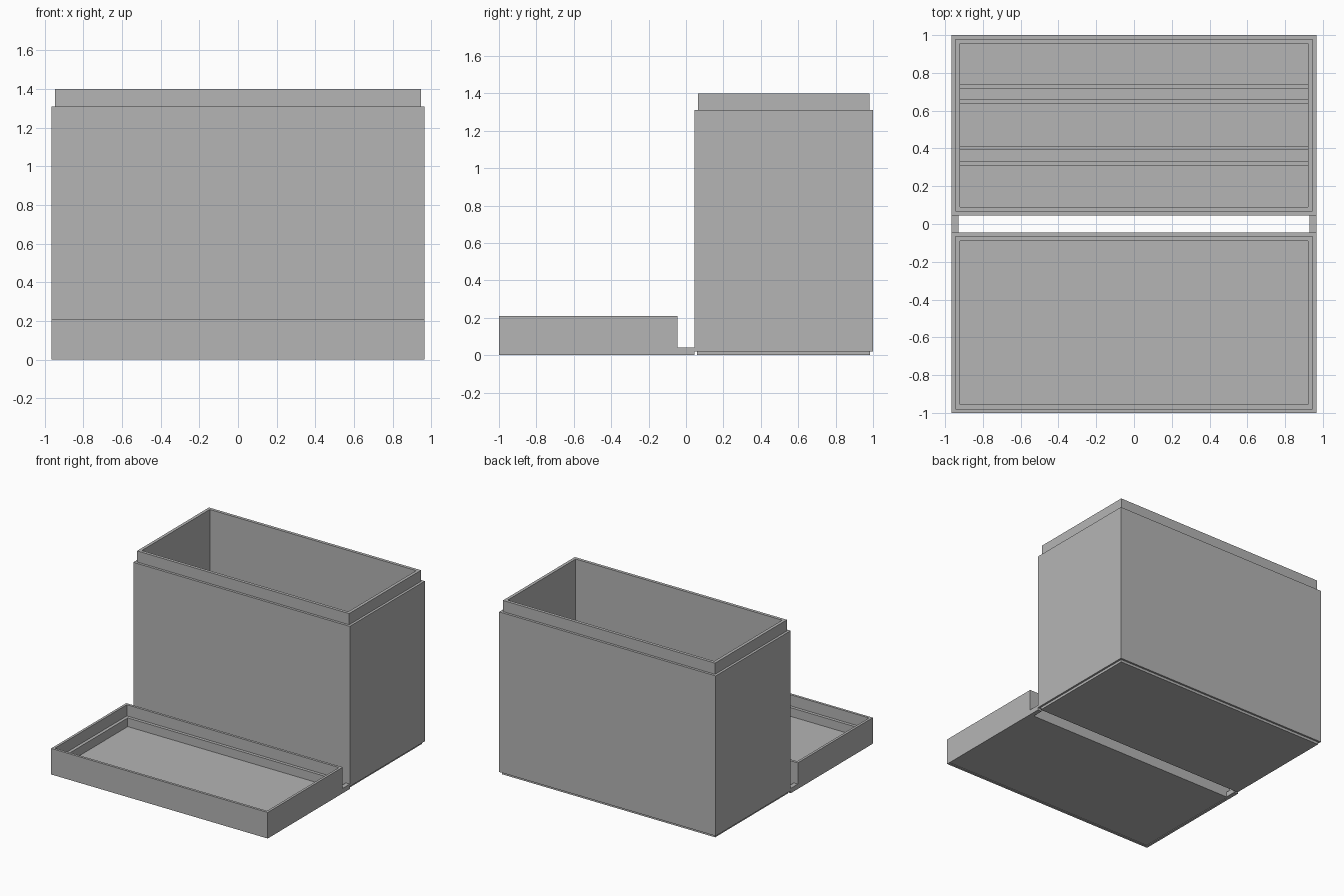
import bpy
import bmesh

cube = bpy.data.objects.get("Cube")
if cube:
    bpy.data.objects.remove(cube, do_unlink=True)

# One grey plastic for everything
GREY = (0.46, 0.46, 0.46, 1.0)
mat = bpy.data.materials.new("grey plastic")
mat.use_nodes = True
mat.diffuse_color = GREY
bsdf = mat.node_tree.nodes["Principled BSDF"]
bsdf.inputs["Base Color"].default_value = GREY
bsdf.inputs["Roughness"].default_value = 0.6

HALF_X = 0.965


def finish(name, bm):
    bmesh.ops.recalc_face_normals(bm, faces=bm.faces)
    mesh = bpy.data.meshes.new(name)
    bm.to_mesh(mesh)
    bm.free()
    mesh.materials.append(mat)
    obj = bpy.data.objects.new(name, mesh)
    bpy.context.collection.objects.link(obj)
    return obj


def rect_shell(name, x0, x1, y0, y1, profile):
    """Sweep an (inset, height) profile round a rectangle, capping both ends."""
    bm = bmesh.new()
    rings = []
    for d, z in profile:
        corners = ((x0 + d, y0 + d), (x1 - d, y0 + d),
                   (x1 - d, y1 - d), (x0 + d, y1 - d))
        rings.append([bm.verts.new((x, y, z)) for x, y in corners])
    for a, b in zip(rings, rings[1:]):
        for i in range(4):
            j = (i + 1) % 4
            bm.faces.new((a[i], a[j], b[j], b[i]))
    bm.faces.new(rings[0])
    bm.faces.new(rings[-1])
    return finish(name, bm)


def block(name, x0, x1, y0, y1, z0, z1):
    return rect_shell(name, x0, x1, y0, y1, [(0, z0), (0, z1)])


# Deep open box: inset foot, outer wall, stepped neck, hollow inside
FLOOR = 0.05
rect_shell("box", -HALF_X, HALF_X, 0.045, 1.0, [
    (0.015, 0), (0.015, 0.02), (0, 0.02), (0, 1.31),
    (0.02, 1.31), (0.02, 1.4), (0.045, 1.4), (0.045, FLOOR)])

# Low divider ribs in two pairs across the box floor
for pair, centre in (("front", 0.362), ("back", 0.688)):
    for side, offset in (("a", -0.04), ("b", 0.04)):
        y = centre + offset
        block(f"{pair}_rib_{side}", -0.92, 0.92, y - 0.011, y + 0.011,
              FLOOR, 0.12)

# Shallow lid lying open: recessed underside, thin rim, inner ledge
rect_shell("lid", -HALF_X, HALF_X, -1.0, -0.045, [
    (0.02, 0.005), (0.02, 0), (0, 0), (0, 0.21),
    (0.02, 0.21), (0.02, 0.12), (0.045, 0.12), (0.045, FLOOR)])

# Hinge arms joining lid and box at both ends
for name, s in (("left_hinge_arm", 1), ("right_hinge_arm", -1)):
    xs = sorted((s * 0.93, s * HALF_X))
    block(name, xs[0], xs[1], -0.045, 0.045, 0, 0.04)
